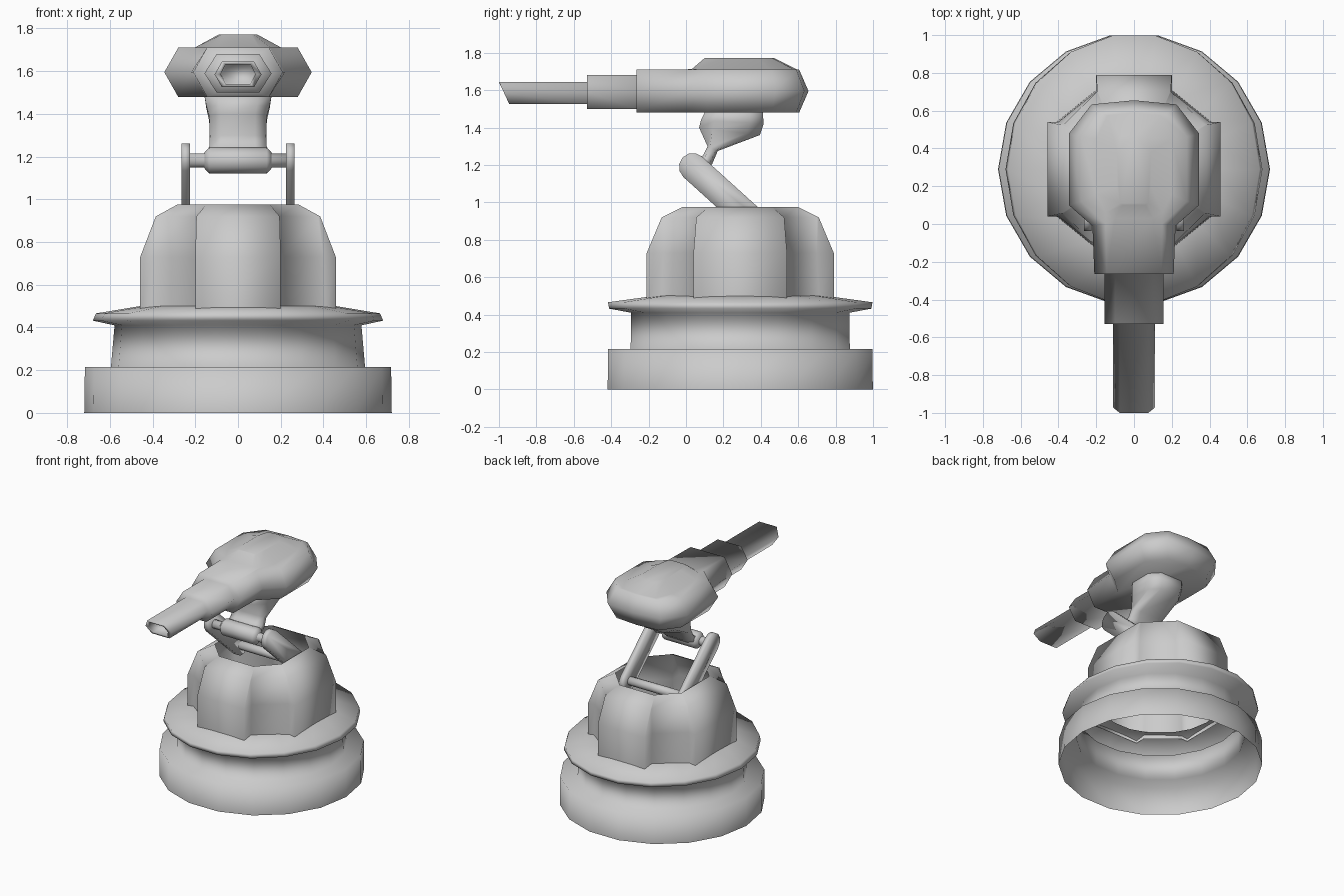
import bpy, bmesh, math

old = bpy.data.objects.get("Cube")
if old:
    bpy.data.objects.remove(old, do_unlink=True)

grey = bpy.data.materials.new("light_grey")
grey.use_nodes = True
GREY = (0.6, 0.6, 0.6, 1)
grey.diffuse_color = GREY
grey.node_tree.nodes["Principled BSDF"].inputs["Base Color"].default_value = GREY

CY = 0.29      # centre of the round base along y
GZ = 1.59      # height of the gun axis


def loft(bm, rings, closed=True, cap_start=False, cap_end=False):
    """Skin a list of equal-length point rings with quads."""
    vs = [[bm.verts.new(p) for p in r] for r in rings]
    n = len(vs[0])
    for a, b in zip(vs, vs[1:]):
        for i in range(n if closed else n - 1):
            j = (i + 1) % n
            bm.faces.new((a[i], a[j], b[j], b[i]))
    if cap_start:
        bm.faces.new(vs[0][::-1])
    if cap_end:
        bm.faces.new(vs[-1])


def finish(name, bm, recalc=True):
    if recalc:
        bmesh.ops.remove_doubles(bm, verts=bm.verts, dist=0.0005)
        bmesh.ops.recalc_face_normals(bm, faces=bm.faces)
    me = bpy.data.meshes.new(name)
    bm.to_mesh(me)
    bm.free()
    me.materials.append(grey)
    me.shade_smooth()
    ob = bpy.data.objects.new(name, me)
    bpy.context.collection.objects.link(ob)
    return ob


# Round base and flange: an open turned shell (x radius, y radius, z)
profile = [(0.72, 0.72, 0), (0.717, 0.717, 0.215), (0.595, 0.595, 0.215),
           (0.578, 0.592, 0.41), (0.68, 0.712, 0.432), (0.665, 0.718, 0.466),
           (0.43, 0.43, 0.505)]
bm = bmesh.new()
loft(bm, [[(rx * math.cos(math.tau * i / 18), CY + ry * math.sin(math.tau * i / 18), z)
           for i in range(18)] for rx, ry, z in profile])
finish("round_base", bm, recalc=False)


# Housing: cross-shaped shell with four raised panels, open at the top
def cross_ring(px, py, wx, wy, dx, dy, z):
    q = [(px, wy), (dx, wy), (wx, dy), (wx, py)]
    pts = q + [(-x, y) for x, y in q[::-1]]
    pts += [(-x, -y) for x, y in q] + [(x, -y) for x, y in q[::-1]]
    return [(x, CY + y, z) for x, y in pts]


bm = bmesh.new()
loft(bm, [cross_ring(0.458, 0.50, 0.20, 0.25, 0.41, 0.42, 0.47),
          cross_ring(0.458, 0.50, 0.20, 0.25, 0.40, 0.41, 0.73),
          cross_ring(0.385, 0.42, 0.195, 0.235, 0.375, 0.41, 0.92),
          cross_ring(0.285, 0.31, 0.15, 0.17, 0.28, 0.305, 0.975)])
finish("housing", bm, recalc=False)


# Swing arms: rounded bars on both sides
top, low, r = (0.036, 1.19), (0.37, 0.888), 0.074
ang = math.atan2(top[1] - low[1], top[0] - low[0])
bar = []
for (cy, cz), base in ((top, ang - math.pi / 2), (low, ang + math.pi / 2)):
    for k in range(7):
        t = base + math.pi * k / 6
        bar.append((cy + r * math.cos(t), cz + r * math.sin(t)))
for side, s in (("left", 1), ("right", -1)):
    bm = bmesh.new()
    loft(bm, [[(s * x, y, z) for y, z in bar] for x in (0.225, 0.265)],
         cap_start=True, cap_end=True)
    finish(side + "_swing_arm", bm)


# Cross rods and neck hub: round bars along x, given as (x, radius) steps
def x_bar(name, steps, cy, cz, n=12):
    bm = bmesh.new()
    loft(bm, [[(x, cy + rr * math.cos(math.tau * i / n), cz + rr * math.sin(math.tau * i / n))
               for i in range(n)] for x, rr in steps], cap_start=True, cap_end=True)
    finish(name, bm)


x_bar("upper_rod", [(-0.23, 0.033), (0.23, 0.033)], 0.036, 1.182)
x_bar("lower_rod", [(-0.23, 0.033), (0.23, 0.033)], 0.36, 0.895)
x_bar("neck_hub", [(-0.158, 0.036), (-0.135, 0.062), (0.135, 0.062), (0.158, 0.036)], 0.04, 1.182)

# Neck: chamfered sections, each (front y, z, back y, z, half width)
sections = [(0.0, 1.20, 0.06, 1.14, 0.135), (0.09, 1.25, 0.14, 1.205, 0.135),
            (0.115, 1.30, 0.17, 1.275, 0.132), (0.07, 1.40, 0.395, 1.36, 0.135),
            (0.08, 1.44, 0.415, 1.42, 0.148), (0.105, 1.49, 0.41, 1.49, 0.158)]
oct_uv = [(0.6, 0), (1, 0.22), (1, 0.78), (0.6, 1), (-0.6, 1), (-1, 0.78), (-1, 0.22), (-0.6, 0)]
bm = bmesh.new()
loft(bm, [[(u * w, fy + (by - fy) * v, fz + (bz - fz) * v) for u, v in oct_uv]
          for fy, fz, by, bz, w in sections], cap_start=True, cap_end=True)
finish("neck", bm)


# Gun head: mirrored outlines stacked in z, open at the front where the barrel joins
def outline(half, z):
    return [(x, y, z) for x, y in half] + [(-x, y, z) for x, y in half[-2::-1]]


edge = [(0.145, -0.265), (0.15, 0.0), (0.28, 0.12), (0.28, 0.46), (0.18, 0.59), (0, 0.605)]
waist = [(0.21, -0.265), (0.22, -0.01), (0.345, 0.10), (0.345, 0.478), (0.225, 0.633), (0, 0.655)]
hump = [(0.10, 0.03), (0.15, 0.06), (0.20, 0.16), (0.20, 0.45), (0.14, 0.575), (0, 0.59)]
crown = [(0.06, 0.10), (0.075, 0.11), (0.09, 0.20), (0.09, 0.38), (0.07, 0.46), (0, 0.47)]
bm = bmesh.new()
loft(bm, [outline(edge, 1.48), outline(waist, 1.595), outline(edge, 1.71)],
     closed=False, cap_start=True)
loft(bm, [outline(edge, 1.71), outline(hump, 1.712), outline(crown, 1.772)], cap_end=True)


# Stepped six-sided barrel with a slanted hollow muzzle
def hexagon(y, w, flat, lo, hi, slant=0.0):
    mid = 1.595 if w > 0.2 else (lo + hi) / 2
    pts = [(w, mid), (flat, hi), (-flat, hi), (-w, mid), (-flat, lo), (flat, lo)]
    return [(x, y + slant * (hi - z) / (hi - lo), z) for x, z in pts]


loft(bm, [hexagon(-0.265, 0.21, 0.145, 1.48, 1.71),
          hexagon(-0.265, 0.157, 0.10, 1.50, 1.68),
          hexagon(-0.53, 0.157, 0.10, 1.50, 1.68),
          hexagon(-0.53, 0.11, 0.075, 1.525, 1.645),
          hexagon(-1.0, 0.11, 0.075, 1.525, 1.645, 0.055),
          hexagon(-0.995, 0.082, 0.058, 1.54, 1.632, 0.045),
          hexagon(-0.88, 0.075, 0.052, 1.545, 1.628)], cap_end=True)
finish("gun_head", bm)
